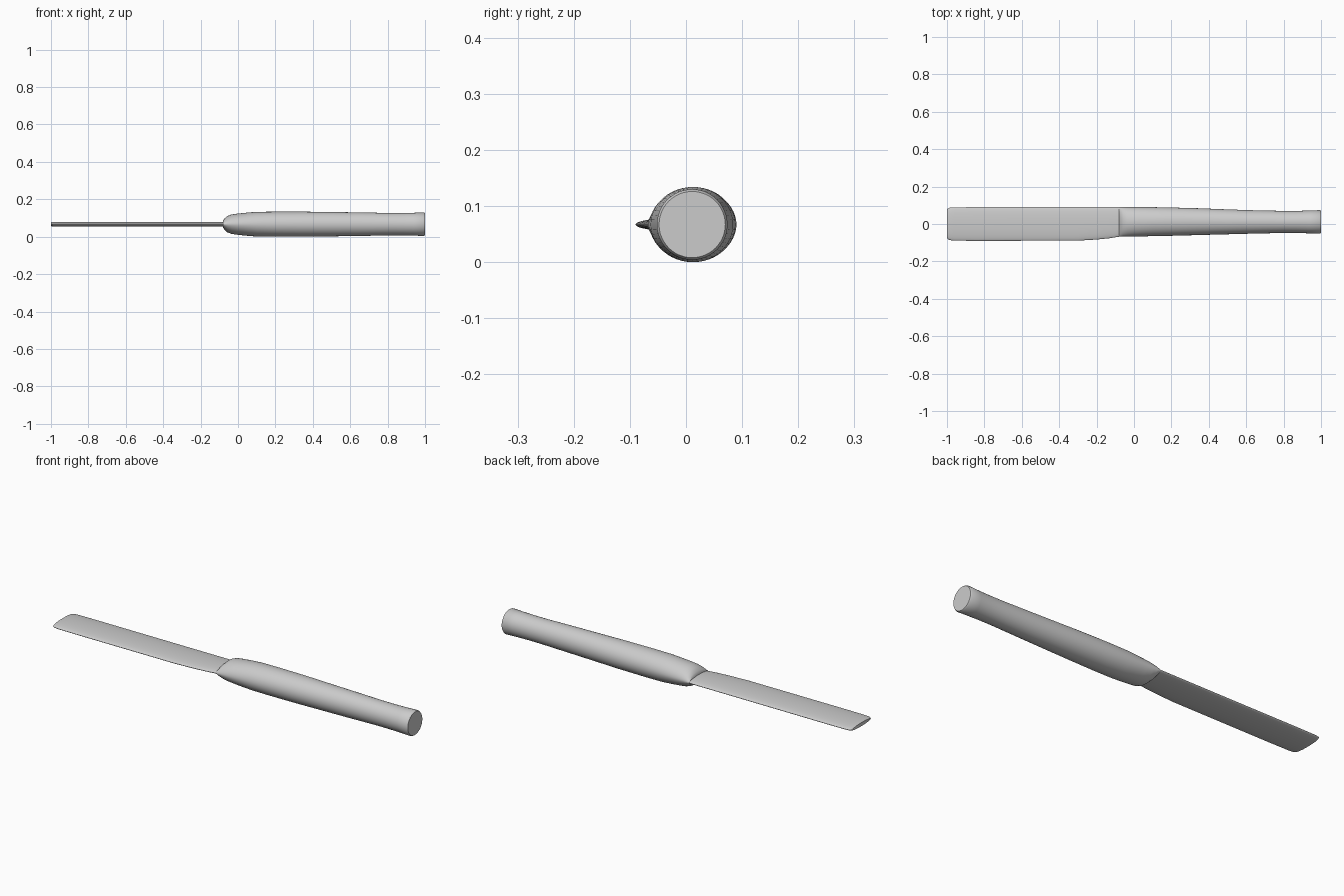
import bpy, bmesh, math

ZC = 0.069   # height of the long axis
SIDES = 48


def loft(name, sections):
    """Skin oval sections (x, y_min, y_max, half_height, pointedness) along x."""
    bm = bmesh.new()
    rings = []
    for x, y0, y1, h, p in sections:
        ring = []
        for i in range(SIDES):
            a = 2 * math.pi * i / SIDES
            s = math.sin(a)
            y = (y0 + y1) / 2 + (y1 - y0) / 2 * math.cos(a)
            z = ZC + h * math.copysign(abs(s) ** p, s)
            ring.append(bm.verts.new((x, y, z)))
        rings.append(ring)
    for r, q in zip(rings, rings[1:]):
        for i in range(SIDES):
            j = (i + 1) % SIDES
            bm.faces.new((r[i], r[j], q[j], q[i]))
    bm.faces.new(rings[0])
    bm.faces.new(rings[-1])
    bmesh.ops.recalc_face_normals(bm, faces=bm.faces[:])
    mesh = bpy.data.meshes.new(name)
    bm.to_mesh(mesh)
    bm.free()
    ob = bpy.data.objects.new(name, mesh)
    bpy.context.collection.objects.link(ob)
    bpy.ops.object.select_all(action='DESELECT')
    ob.select_set(True)
    bpy.context.view_layer.objects.active = ob
    bpy.ops.object.shade_smooth_by_angle(angle=math.radians(40))
    return ob


# Flat blade: rounded tip corners, straight back, front edge rising at the heel
loft("blade", [
    (-1.000, -0.072, 0.074, 0.009, 1),
    (-0.996, -0.080, 0.083, 0.012, 1),
    (-0.985, -0.086, 0.087, 0.013, 1),
    (-0.960, -0.089, 0.089, 0.013, 1),
    (-0.850, -0.090, 0.090, 0.013, 1),
    (-0.300, -0.089, 0.090, 0.013, 1),
    (-0.200, -0.083, 0.090, 0.013, 1),
    (-0.130, -0.076, 0.090, 0.013, 1),
    (-0.080, -0.068, 0.090, 0.013, 1),
    (0.000, -0.064, 0.086, 0.012, 1),
])

# Round handle: wedge-shaped nose, swelling grip, slight flare at the butt
loft("handle", [
    (-0.080, -0.067, 0.090, 0.017, 1.1),
    (-0.073, -0.068, 0.090, 0.030, 1.15),
    (-0.058, -0.068, 0.090, 0.043, 1.15),
    (-0.035, -0.068, 0.090, 0.052, 1.15),
    (0.000, -0.067, 0.090, 0.057, 1.1),
    (0.050, -0.066, 0.090, 0.062, 1.08),
    (0.100, -0.065, 0.090, 0.066, 1.05),
    (0.200, -0.063, 0.088, 0.067, 1.0),
    (0.350, -0.059, 0.084, 0.067, 1.0),
    (0.500, -0.055, 0.078, 0.065, 1.0),
    (0.650, -0.051, 0.073, 0.063, 1.0),
    (0.800, -0.048, 0.070, 0.060, 1.0),
    (0.870, -0.048, 0.070, 0.060, 1.0),
    (0.940, -0.050, 0.072, 0.061, 1.0),
    (0.994, -0.052, 0.074, 0.063, 1.0),
    (1.000, -0.048, 0.070, 0.059, 1.0),
])

# Rest the model exactly on the ground
low = min(v.co.z for v in bpy.data.objects["handle"].data.vertices)
for ob in bpy.data.objects:
    for v in ob.data.vertices:
        v.co.z -= low
